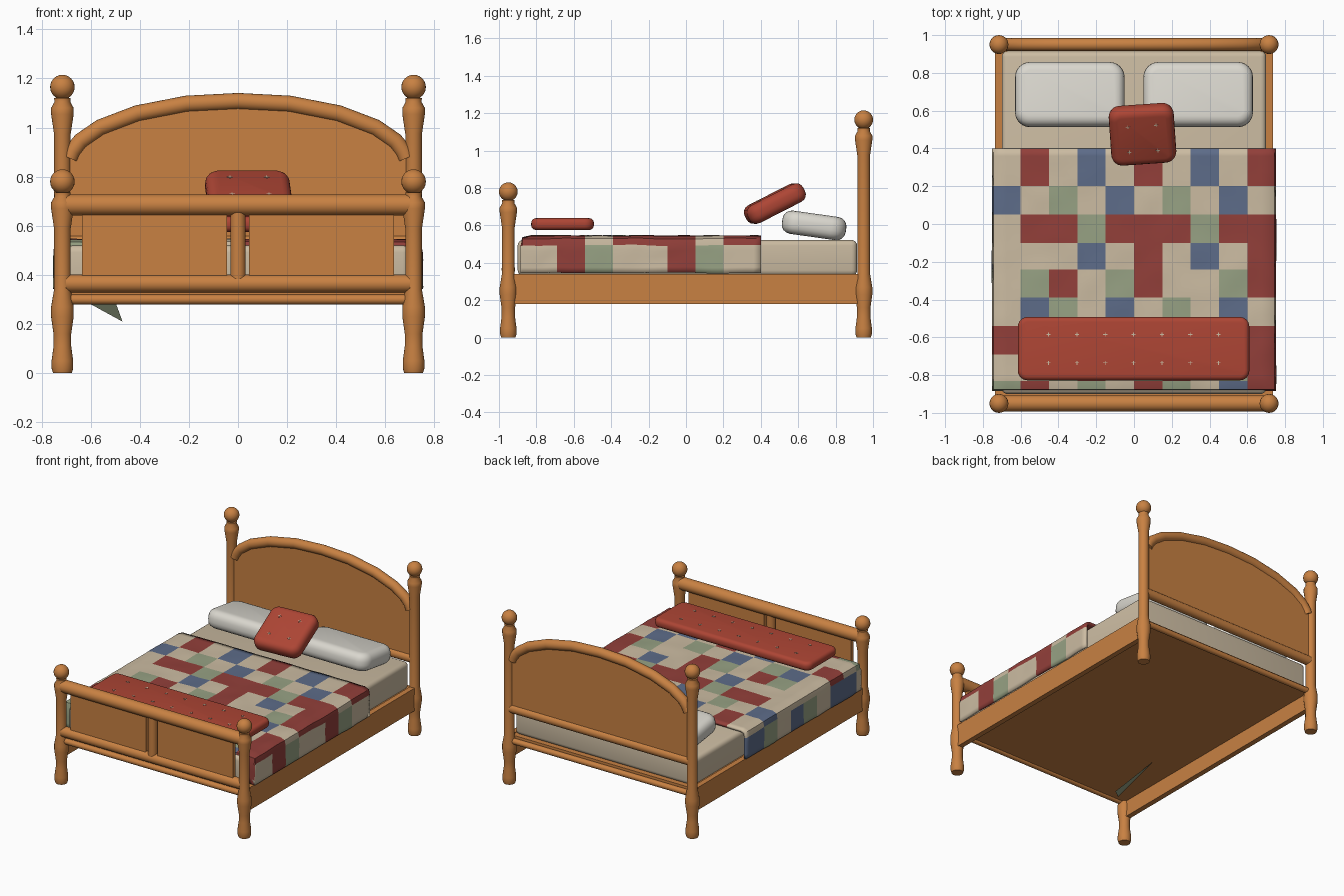
import bpy, bmesh, math
from mathutils import Matrix, Vector, noise

cube = bpy.data.objects.get("Cube")
if cube:
    bpy.data.objects.remove(cube, do_unlink=True)


def material(name, r, g, b):
    m = bpy.data.materials.new(name)
    m.use_nodes = True
    m.diffuse_color = (r, g, b, 1)
    m.node_tree.nodes["Principled BSDF"].inputs["Base Color"].default_value = (r, g, b, 1)
    return m


wood = material("warm wood", .58, .22, .055)
beige = material("beige cloth", .60, .50, .36)
white = material("white linen", .70, .68, .62)
cushion_red = material("cushion red", .42, .06, .035)
patch_red = material("patch red", .29, .05, .042)
blue = material("patch blue", .11, .15, .25)
sage = material("patch sage", .31, .36, .23)


def make(name, bm, mats, smooth=True):
    bmesh.ops.recalc_face_normals(bm, faces=bm.faces)
    me = bpy.data.meshes.new(name)
    bm.to_mesh(me)
    bm.free()
    ob = bpy.data.objects.new(name, me)
    bpy.context.collection.objects.link(ob)
    for m in mats:
        me.materials.append(m)
    if smooth:
        bpy.ops.object.select_all(action='DESELECT')
        ob.select_set(True)
        bpy.context.view_layer.objects.active = ob
        bpy.ops.object.shade_smooth_by_angle(angle=math.radians(40))
    return ob


def box(name, lo, hi, mat, bevel=0.0):
    lo, hi = Vector(lo), Vector(hi)
    bm = bmesh.new()
    bmesh.ops.create_cube(bm, size=1)
    bmesh.ops.scale(bm, vec=hi - lo, verts=bm.verts)
    bmesh.ops.translate(bm, vec=(lo + hi) / 2, verts=bm.verts)
    if bevel:
        bmesh.ops.bevel(bm, geom=bm.edges[:], offset=bevel, segments=4,
                        profile=.5, affect='EDGES')
    make(name, bm, [mat])


def rod(name, a, b, r):
    a, b = Vector(a), Vector(b)
    bm = bmesh.new()
    rot = (b - a).to_track_quat('Z', 'Y').to_matrix().to_4x4()
    bmesh.ops.create_cone(bm, cap_ends=True, segments=24, radius1=r, radius2=r,
                          depth=(b - a).length, matrix=Matrix.Translation((a + b) / 2) @ rot)
    make(name, bm, [wood])


def post(name, x, y, top):
    # turned leg, plain shaft, vase-shaped neck and ball finial
    prof = [(0, 0), (.038, 0), (.044, .02), (.044, .05), (.036, .11), (.036, .16),
            (.046, .23), (.046, .27), (.034, .34)]
    prof += [(r, top - d) for r, d in ((.034, .24), (.046, .16), (.046, .135), (.032, .11), (.034, .095))]
    for i in range(10, 0, -1):
        a = math.pi * i / 12
        prof.append((.05 * math.sin(a), top - .05 + .05 * math.cos(a)))
    prof.append((0, top))
    bm = bmesh.new()
    vs = [bm.verts.new((r, 0, z)) for r, z in prof]
    es = [bm.edges.new(p) for p in zip(vs, vs[1:])]
    bmesh.ops.spin(bm, geom=vs + es, cent=(0, 0, 0), axis=(0, 0, 1), angle=math.tau, steps=24)
    bmesh.ops.remove_doubles(bm, verts=bm.verts, dist=1e-4)
    bmesh.ops.translate(bm, vec=(x, y, 0), verts=bm.verts)
    make(name, bm, [wood])


# Frame: posts, side rails, cross rails, base
PX, PY = .715, .95
for side, s in (("left", 1), ("right", -1)):
    post("head_post_" + side, s * PX, PY, 1.215)
    post("foot_post_" + side, s * PX, -PY, .83)
    xs = sorted((s * .70, s * .737))
    box("side_rail_" + side, (xs[0], -.92, .18), (xs[1], .92, .34), wood)
    xs = sorted((s * .045, s * .635))
    box("footboard_panel_" + side, (xs[0], -.965, .38), (xs[1], -.935, .65), wood)


def cross_rail(name, y, z, r):
    rod(name, (-.70, y, z), (.70, y, z), r)


cross_rail("footboard_top_rail", -PY, .685, .043)
cross_rail("footboard_lower_rail", -PY, .365, .036)
cross_rail("foot_base_rail", -PY, .30, .02)
cross_rail("headboard_lower_rail", PY, .53, .032)
cross_rail("head_base_rail", PY, .30, .02)
rod("footboard_stile", (0, -PY, .37), (0, -PY, .66), .031)
box("bed_base", (-.70, -.94, .295), (.70, .94, .335), wood)

# Arched headboard: bent tube over a flat panel
half = [(.685, .875), (.672, .905), (.64, .945), (.56, 1.0), (.41, 1.057), (.21, 1.096)]
arch = half + [(0, 1.107)] + [(-x, z) for x, z in reversed(half)]
bm = bmesh.new()
rings = []
for i, (x, z) in enumerate(arch):
    p, q = arch[max(i - 1, 0)], arch[min(i + 1, len(arch) - 1)]
    n = Vector((q[1] - p[1], 0, p[0] - q[0])).normalized()
    c = Vector((x, PY, z))
    rings.append([bm.verts.new(c + .034 * (n * math.cos(a) + Vector((0, math.sin(a), 0))))
                  for a in (math.tau * k / 20 for k in range(20))])
for A, B in zip(rings, rings[1:]):
    for k in range(20):
        bm.faces.new((A[k], A[k - 1], B[k - 1], B[k]))
bm.faces.new(rings[0])
bm.faces.new(rings[-1])
make("headboard_arch", bm, [wood])

bm = bmesh.new()
outline = [(.685, .53)] + arch + [(-.685, .53)]
f = bm.faces.new([bm.verts.new((x, PY - .015, z)) for x, z in outline])
ext = bmesh.ops.extrude_face_region(bm, geom=[f])
bmesh.ops.translate(bm, vec=(0, .03, 0), verts=[g for g in ext["geom"] if isinstance(g, bmesh.types.BMVert)])
make("headboard_panel", bm, [wood], smooth=False)

# Mattress
box("mattress", (-.70, -.90, .33), (.70, .915, .522), beige, .03)

# Patchwork quilt: a draped grid, one letter per patch, rows from head to foot
ROWS = ["bereberebere", "sbesebesebes", "eerrsrrrsrrr", "beeeberebere", "sesresreesre",
        "eebsebesebes", "breebereberr", "beesresresre", "esresersebre"]
LETTERS = "erbs"
U = [-.935, -.785] + [-.6 + .15 * i for i in range(9)] + [.785, .935]
V = [-.40, -.20, -.05, .10, .24, .39, .54, .69, .83, 1.07]
N = 5


def drape(t, edge):
    # distance along the cloth -> (position, drop) over a rounded edge
    r = .035
    start, arc = edge - r, r * math.pi / 2
    if t < start:
        return t, 0
    if t < start + arc:
        a = (t - start) / r
        return start + r * math.sin(a), r * (1 - math.cos(a))
    return edge, r + t - start - arc


def fine(edges):
    return [a + (b - a) * k / N for a, b in zip(edges, edges[1:]) for k in range(N)] + [edges[-1]]


bm = bmesh.new()
grid = []
for v in fine(V):
    line = []
    for u in fine(U):
        x, dx = drape(abs(u), .75)
        y, dy = drape(v, .885)
        drop = max(dx, dy)
        p = Vector((math.copysign(x, u), -y, .545 - drop))
        w = noise.noise(p * 7)
        if dx:
            p.x += math.copysign(.006 * w * min(1, drop * 12), u)
        p.z += .005 * w
        line.append(bm.verts.new(p))
    grid.append(line)
for j in range(len(grid) - 1):
    for i in range(len(grid[0]) - 1):
        f = bm.faces.new((grid[j][i], grid[j + 1][i], grid[j + 1][i + 1], grid[j][i + 1]))
        f.material_index = LETTERS.index(ROWS[j // N][i // N])
folded = [f for f in bm.faces if f.calc_area() < 2e-5]
bmesh.ops.delete(bm, geom=folded, context='FACES')
bmesh.ops.remove_doubles(bm, verts=bm.verts, dist=1e-4)
quilt = make("patchwork_quilt", bm, [beige, patch_red, blue, sage])
if sum(p.normal.z for p in quilt.data.polygons) < 0:
    quilt.data.flip_normals()
solid = quilt.modifiers.new("thickness", 'SOLIDIFY')
solid.thickness, solid.offset = .018, -1

# Loose quilt corner hanging under the base
bm = bmesh.new()
bm.faces.new([bm.verts.new(p) for p in ((-.62, -.90, .292), (-.47, -.75, .21), (-.50, -.40, .292))])
make("quilt_loose_corner", bm, [sage], smooth=False)


# Pillows and cushions: rounded slabs with optional stitched crosses
def pillow(name, size, centre, tilt, turn, mat, corner, marks=()):
    sz = size[2]
    bm = bmesh.new()
    bmesh.ops.create_cube(bm, size=1)
    bmesh.ops.scale(bm, vec=size, verts=bm.verts)
    upright = [e for e in bm.edges if abs(e.verts[0].co.z - e.verts[1].co.z) > sz / 2]
    bmesh.ops.bevel(bm, geom=upright, offset=corner, segments=6, profile=.5, affect='EDGES')
    rim = [e for e in bm.edges if abs(e.verts[0].co.z - e.verts[1].co.z) < sz / 2]
    bmesh.ops.bevel(bm, geom=rim, offset=sz * .4, segments=4, profile=.5, affect='EDGES')
    for x, y in marks:
        for w, h in ((.022, .004), (.004, .022)):
            c = bmesh.ops.create_cube(bm, size=1)["verts"]
            bmesh.ops.scale(bm, vec=(w, h, .004), verts=c)
            bmesh.ops.translate(bm, vec=(x, y, sz / 2), verts=c)
            for f in {f for v in c for f in v.link_faces}:
                f.material_index = 1
    ob = make(name, bm, [mat, beige])
    ob.location = centre
    ob.rotation_euler = (math.radians(tilt), 0, math.radians(turn))


for side, s in (("left", 1), ("right", -1)):
    pillow("pillow_" + side, (.58, .345, .125), (s * .34, .685, .60), -8, 0, white, .08)
pillow("red_cushion", (.345, .335, .105), (.045, .475, .717), 27, 4, cushion_red, .06,
       [(x, y) for x in (-.075, .075) for y in (-.075, .075)])
pillow("foot_bolster", (1.225, .335, .063), (-.002, -.66, .607), 0, 0, cushion_red, .05,
       [(.15 * i, y) for i in range(-3, 4) for y in (-.075, .075)])
